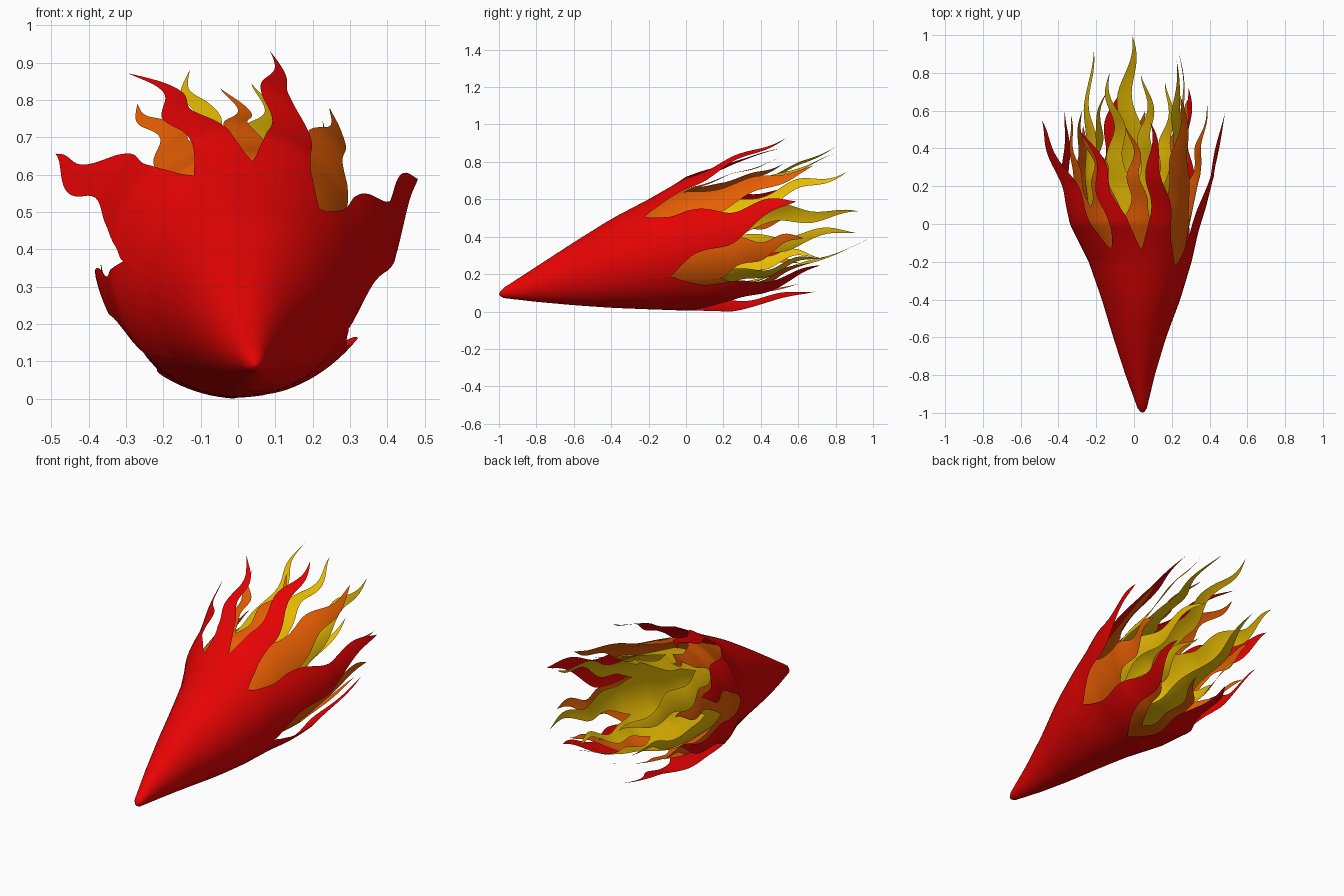
import bpy, bmesh, math
from mathutils import Vector

if "Cube" in bpy.data.objects:
    bpy.data.objects.remove(bpy.data.objects["Cube"])

# ---- cone envelope: y, left x, right x, bottom z, top z
ENV = [(-1, .028, .062, .075, .11), (-.8, -.045, .11, .052, .24), (-.6, -.11, .17, .034, .37),
       (-.4, -.17, .245, .02, .495), (-.2, -.24, .305, .012, .60), (0, -.34, .35, .005, .715),
       (.25, -.39, .41, 0, .78), (.6, -.41, .43, .05, .84), (1.01, -.41, .43, .1, .85)]


def surf(a, y, k):
    """Point on the envelope at angle a and depth y, shrunk by factor k."""
    for p, q in zip(ENV, ENV[1:]):
        if y <= q[0]:
            break
    f = (y - p[0]) / (q[0] - p[0])
    l, r, b, t = (p[i] + (q[i] - p[i]) * f for i in range(1, 5))
    k *= math.sqrt(max(0, min(1, (y + 1) / .02)))      # rounded nose
    return Vector(((l + r) / 2 + k * (r - l) / 2 * math.cos(a), y,
                   (b + t) / 2 + k * (t - b) / 2 * math.sin(a)))


def material(name, col):
    m = bpy.data.materials.new(name)
    m.diffuse_color = (*col, 1)
    m.use_nodes = True
    m.node_tree.nodes["Principled BSDF"].inputs["Base Color"].default_value = m.diffuse_color
    return m


def width(t):
    """Tongue half width along its length, with a rounded notch at the root."""
    return (1 - t) ** .95 * (1 - .3 * min(1, t * 6) ** .6)


def flame_layer(name, mat, k, y0, tongues, wave):
    """Cone shell split into tongues: (start angle, notch y at start, tip, wave phase)."""
    bm = bmesh.new()
    n, cols = len(tongues), 10
    for i, (a0, n0, tip, phase) in enumerate(tongues):
        a1, n1 = tongues[(i + 1) % n][:2]
        if i == n - 1:
            a1 += 360
        a0, a1 = math.radians(a0), math.radians(a1)
        mid, half = (a0 + a1) / 2, (a1 - a0) / 2
        tip = Vector(tip)
        ye, ym = tip.y, -.22
        shift = tip - surf(mid, ye, k)
        ys = [y0 + (ym - y0) * (j / 14) ** 1.3 for j in range(14)]
        if y0 == -1:
            ys.insert(1, -.993)
        ys += [ym + (ye - ym) * j / 36 for j in range(37)]
        prev = None
        for y in ys:
            tl, tr, t = (min(1, max(0, (y - c) / (ye - c))) for c in (n0, n1, max(n0, n1)))
            sway = wave * min(1, 2 * t) * (1 - .5 * t) * math.sin(2 * math.pi * 1.6 * t + phase)
            row = []
            for c in range(cols + 1):
                s = c / cols * 2 - 1
                a = mid + s * half * width(tl if s < 0 else tr) + sway
                kk = k + .6 * wave * t * (1 - t) * math.sin(9 * t + i * 2.3)
                p = surf(a, y, kk) + shift * t ** 1.6
                p.z = max(p.z, 0)
                row.append(bm.verts.new(p))
            if prev:
                for c in range(cols):
                    bm.faces.new((prev[c], prev[c + 1], row[c + 1], row[c]))
            prev = row
    bmesh.ops.remove_doubles(bm, verts=bm.verts, dist=.0006)
    bmesh.ops.recalc_face_normals(bm, faces=bm.faces)
    # keep normals pointing away from the axis
    if sum(f.normal.dot(f.calc_center_median() - Vector((0, f.calc_center_median().y, .36)))
           for f in bm.faces) < 0:
        bmesh.ops.reverse_faces(bm, faces=bm.faces)
    for f in bm.faces:
        f.smooth = True
    me = bpy.data.meshes.new(name)
    bm.to_mesh(me)
    bm.free()
    me.materials.append(mat)
    ob = bpy.data.objects.new(name, me)
    bpy.context.collection.objects.link(ob)


red = material("flame red", (.8, .001, .001))
orange = material("flame orange", (.8, .115, .001))
yellow = material("flame yellow", (.8, .5, .001))

# outer shell with broad tongues
flame_layer("outer_flame", red, 1, -1, [
    (-27, -.07, (.48, .59, .60), 0), (46, -.22, (.075, .54, .935), 1.9),
    (87, -.13, (-.28, .50, .875), 3.3), (119, -.13, (-.5, .55, .64), .8),
    (176, -.05, (-.36, .60, .34), 1.3), (222, .02, (-.09, .69, .11), 3.2),
    (282, .05, (.28, .72, .24), 5.1)], .1)

# middle layer showing through the notches
flame_layer("middle_flame", orange, .84, -.7, [
    (-40, .2, (.39, .63, .40), 0), (14, .02, (.25, .68, .775), 3),
    (72, .0, (-.03, .52, .83), 3.8), (100, .05, (-.27, .52, .79), 5.7),
    (140, .1, (-.34, .58, .5), 1.3), (185, .12, (-.28, .6, .27), 3.2),
    (230, .1, (.05, .6, .15), 5.1), (275, .12, (.3, .66, .27), .7)], .1)

# long inner tongues
flame_layer("inner_flame", yellow, .68, -.6, [
    (-35, .2, (.24, .91, .43), 0), (10, .15, (.22, .86, .755), 1.9),
    (58, .2, (.055, .79, .84), 3.8), (92, .2, (-.13, .80, .88), 5.7),
    (130, .15, (-.22, .92, .52), 1.3), (185, .2, (-.15, .7, .3), 3.2),
    (235, .15, (-.02, 1.0, .4), 5.1), (290, .2, (.18, .75, .3), .7)], .14)
